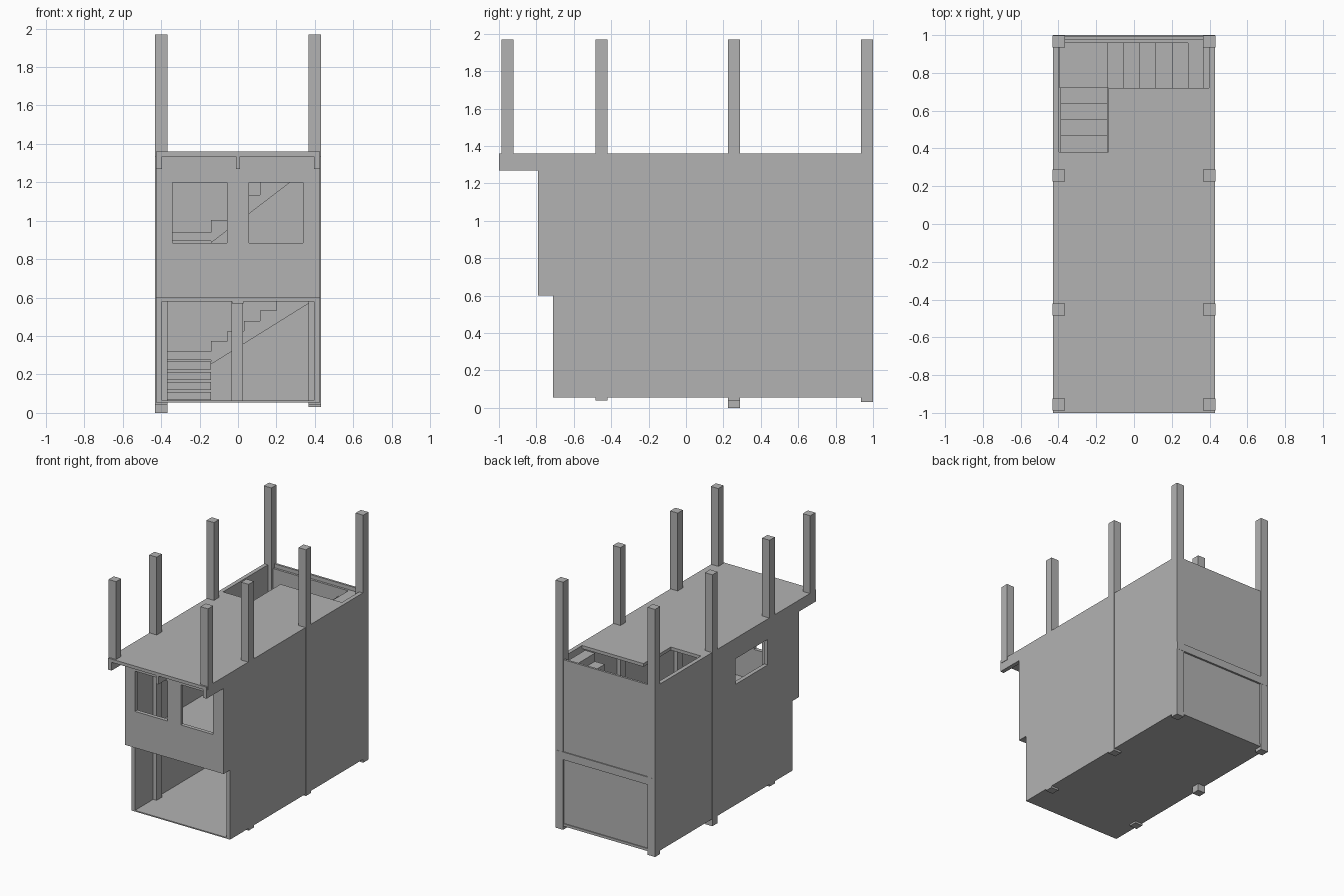
import bpy

cube = bpy.data.objects.get("Cube")
if cube:
    bpy.data.objects.remove(cube, do_unlink=True)

grey = bpy.data.materials.new("concrete_grey")
grey.use_nodes = True
COLOUR = (0.45, 0.45, 0.45, 1)
grey.diffuse_color = COLOUR
grey.node_tree.nodes["Principled BSDF"].inputs["Base Color"].default_value = COLOUR


def prism(name, outline, y0, y1):
    """Extrude an outline in the x-z plane from y0 to y1."""
    n = len(outline)
    verts = [(x, y, z) for y in (y0, y1) for x, z in outline]
    faces = [tuple(range(n)), tuple(reversed(range(n, 2 * n)))]
    faces += [(i, i + n, (i + 1) % n + n, (i + 1) % n) for i in range(n)]
    mesh = bpy.data.meshes.new(name)
    mesh.from_pydata(verts, [], faces)
    mesh.materials.append(grey)
    obj = bpy.data.objects.new(name, mesh)
    bpy.context.collection.objects.link(obj)
    return obj


def box(name, x, y, z):
    """Box from (low, high) ranges."""
    return prism(name, [(x[0], z[0]), (x[1], z[0]), (x[1], z[1]), (x[0], z[1])], *y)


def cut(obj, x, y, z):
    """Cut a box-shaped opening."""
    cutter = box("cutter", x, y, z)
    cutter.hide_render = True
    mod = obj.modifiers.new("opening", "BOOLEAN")
    mod.object = cutter
    mod.solver = "EXACT"
    bpy.context.view_layer.objects.active = obj
    bpy.ops.object.modifier_apply(modifier=mod.name)
    bpy.data.objects.remove(cutter, do_unlink=True)


FRONT, UPPER_FRONT, GROUND_FRONT = -1.0, -0.79, -0.71
GROUND, FLOOR, ROOF = 0.06, 0.645, 1.36
INNER, OUTER = 0.396, 0.428
TREAD = 0.085
WELL_X, WELL_Y, FLIGHT_Y = -0.135, 0.38, 0.72

# Columns with uneven feet
for side, label in ((-1, "right"), (1, "left")):
    feet = ((-0.955, 1.335), (-0.452, 0.04), (0.257, 0.0 if side < 0 else 0.04), (0.967, 0.03))
    for i, (y, foot) in enumerate(feet):
        xs = sorted((side * 0.366, side * 0.431))
        box(f"{label}_column_{i + 1}", xs, (y - 0.032, y + 0.032), (foot, 1.97))

# Side walls and roof overhang brackets
for side, label in ((-1, "right"), (1, "left")):
    xs = sorted((side * INNER, side * OUTER))
    box(f"{label}_ground_wall", xs, (GROUND_FRONT, 0.99), (0.055, 0.6))
    wall = box(f"{label}_upper_wall", xs, (UPPER_FRONT, 0.99), (0.6, ROOF))
    if side < 0:
        cut(wall, (-0.5, -0.3), (-0.4, 0.0), (1.0, 1.2))
    box(f"{label}_roof_bracket", xs, (FRONT, UPPER_FRONT), (1.27, ROOF))

# Front wall with two window openings
front = box("front_wall", (-OUTER, OUTER), (UPPER_FRONT, -0.76), (0.6, 1.335))
for x in ((-0.34, -0.057), (0.057, 0.337)):
    cut(front, x, (-0.9, -0.7), (0.885, 1.2))

# Back wall: recessed panels, band and stepped rim
box("back_lower_panel", (-INNER, INNER), (0.96, 0.985), (0.055, 0.59))
box("back_band", (-OUTER, OUTER), (0.96, 1.0), (0.58, 0.64))
box("back_upper_panel", (-INNER, INNER), (0.975, 0.992), (0.64, ROOF))
box("back_inner_ledge", (-INNER, INNER), (0.958, 0.975), (0.64, 1.33))
box("back_sill", (-INNER, INNER), (0.985, 0.992), (0.055, 0.075))

# Ground slab, and L-cut slabs for the upper floor and roof
box("ground_slab", (-INNER, INNER), (GROUND_FRONT, 0.985), (0.055, GROUND + 0.004))
for name, y0, low, high in (("upper_floor", GROUND_FRONT, 0.58, FLOOR), ("roof", FRONT, 1.335, ROOF)):
    box(f"{name}_main_slab", (-INNER, INNER), (y0, WELL_Y), (low, high))
    box(f"{name}_side_slab", (WELL_X, INNER), (WELL_Y, FLIGHT_Y), (low, high))
box("upper_floor_overhang", (-INNER, INNER), (-0.76, GROUND_FRONT), (0.6, FLOOR))
box("centre_floor_beam", (-0.032, 0.028), (GROUND_FRONT, WELL_Y), (0.57, 0.6))
box("centre_roof_beam", (-0.01, 0.01), (FRONT, UPPER_FRONT), (1.27, 1.34))
box("centre_post", (-0.035, 0.025), (0.225, 0.289), (GROUND, 0.58))

# Two L-shaped stairs: open treads, a landing, then a solid flight
for label, landing, rise in (("ground", 0.32, 0.053), ("upper", 0.94, 0.065)):
    for i in range(4):
        top = landing - rise * (4 - i)
        y = WELL_Y + TREAD * i
        box(f"{label}_stair_tread_{i + 1}", (-0.39, WELL_X - 0.005), (y, y + TREAD), (top - 0.042, top))
    box(f"{label}_stair_landing", (-0.395, -0.14), (FLIGHT_Y, 0.96), (landing - 0.045, landing))
    outline = []
    for i in range(6):
        x, z = -0.14 + TREAD * i, landing + rise * (i + 1)
        outline += [(x, z), (x + TREAD, z)]
    outline += [(0.37, landing + rise * 7 - 0.12), (-0.14, landing + rise - 0.12)]
    prism(f"{label}_stair_flight", outline[::-1], FLIGHT_Y, 0.96)
